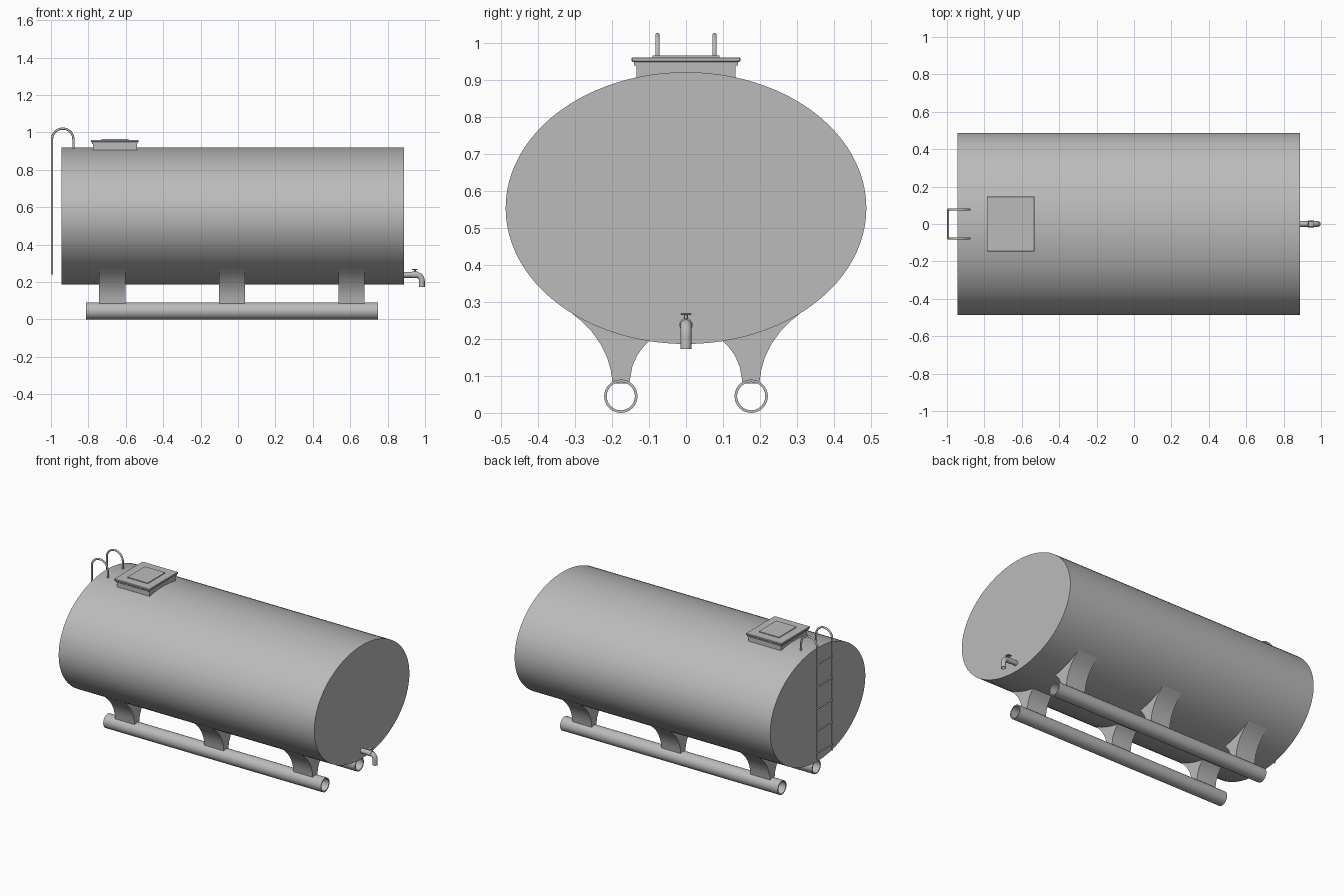
import bpy, bmesh, math
from mathutils import Vector, Matrix

cube = bpy.data.objects.get("Cube")
if cube:
    bpy.data.objects.remove(cube)

steel = bpy.data.materials.new("grey_steel")
steel.use_nodes = True
grey = (0.5, 0.5, 0.5, 1)
steel.diffuse_color = grey
steel.node_tree.nodes["Principled BSDF"].inputs["Base Color"].default_value = grey

TANK_Z, TANK_RY, TANK_RZ = 0.553, 0.487, 0.367


def finish(name, bm, angle=35):
    bmesh.ops.recalc_face_normals(bm, faces=bm.faces)
    mesh = bpy.data.meshes.new(name)
    bm.to_mesh(mesh)
    bm.free()
    mesh.materials.append(steel)
    ob = bpy.data.objects.new(name, mesh)
    bpy.context.scene.collection.objects.link(ob)
    bpy.ops.object.select_all(action="DESELECT")
    ob.select_set(True)
    bpy.context.view_layer.objects.active = ob
    bpy.ops.object.shade_smooth_by_angle(angle=math.radians(angle))
    return ob


def extrude_x(name, outline, x0, x1):
    """Extrude a closed (y, z) outline along x."""
    bm = bmesh.new()
    face = bm.faces.new([bm.verts.new((x0, y, z)) for y, z in outline])
    grown = bmesh.ops.extrude_face_region(bm, geom=[face], use_keep_orig=True)
    moved = [v for v in grown["geom"] if isinstance(v, bmesh.types.BMVert)]
    bmesh.ops.translate(bm, verts=moved, vec=(x1 - x0, 0, 0))
    return finish(name, bm)


def box(name, x, y, z, bevel=0.0):
    bm = bmesh.new()
    size = Vector((x[1] - x[0], y[1] - y[0], z[1] - z[0]))
    centre = Vector((x[0] + x[1], y[0] + y[1], z[0] + z[1])) / 2
    bmesh.ops.create_cube(bm, size=1, matrix=Matrix.Translation(centre) @ Matrix.Diagonal(size.to_4d()))
    if bevel:
        bmesh.ops.bevel(bm, geom=bm.edges[:], offset=bevel, segments=1, affect="EDGES")
    return finish(name, bm)


def tube(name, points, radius, sides=12, wall=0.0):
    """Sweep a circle along a path in an xz plane or a straight line."""
    bm = bmesh.new()
    pts = [Vector(p) for p in points]

    def skin(r):
        rings = []
        for i, p in enumerate(pts):
            t = (pts[min(i + 1, len(pts) - 1)] - pts[max(i - 1, 0)]).normalized()
            side = Vector((1, 0, 0)) if abs(t.y) > 0.9 else Vector((0, 1, 0))
            up = t.cross(side)
            angles = [math.tau * k / sides for k in range(sides)]
            rings.append([bm.verts.new(p + r * (math.cos(a) * side + math.sin(a) * up)) for a in angles])
        for a, b in zip(rings, rings[1:]):
            for k in range(sides):
                n = (k + 1) % sides
                bm.faces.new((a[k], a[n], b[n], b[k]))
        return rings[0], rings[-1]

    outer = skin(radius)
    if wall:
        for o, i in zip(outer, skin(radius - wall)):
            for k in range(sides):
                n = (k + 1) % sides
                bm.faces.new((o[k], o[n], i[n], i[k]))
    else:
        for ring in outer:
            bm.faces.new(ring)
    return finish(name, bm, 50)


def arc(cx, cz, r, start, end, y=0.0, steps=12):
    angles = [math.radians(start + (end - start) * i / steps) for i in range(steps + 1)]
    return [(cx + r * math.cos(a), y, cz + r * math.sin(a)) for a in angles]


def tank_bottom(y):
    return TANK_Z - TANK_RZ * math.sqrt(1 - (y / TANK_RY) ** 2)


# Elliptical tank with flat ends
ring = [math.tau * i / 96 for i in range(96)]
extrude_x("tank", [(TANK_RY * math.cos(a), TANK_Z + TANK_RZ * math.sin(a)) for a in ring], -0.945, 0.888)

# Skid pipes and the flared saddles standing on them
outer_edge = [(0.198, 0.08), (0.203, 0.115), (0.213, 0.15), (0.23, 0.185), (0.255, 0.22), (0.285, 0.25)]
inner_edge = [(0.115, 0.178), (0.132, 0.155), (0.145, 0.125), (0.153, 0.08)]
against_tank = [(y, tank_bottom(y) + 0.002) for y in (0.318, 0.26, 0.2, 0.15, 0.098)]
for side, label in ((1, "back"), (-1, "front")):
    y = side * 0.176
    tube(label + "_skid_pipe", [(-0.812, y, 0.045), (0.748, y, 0.045)], 0.045, 32, 0.007)
    outline = [(side * py, pz) for py, pz in outer_edge + against_tank + inner_edge]
    for i, x in enumerate((-0.672, -0.032, 0.606)):
        extrude_x(f"{label}_saddle_{i + 1}", outline, x - 0.07, x + 0.07)

# Hatch: collar, flange, lid and raised panel
box("hatch_collar", (-0.775, -0.54), (-0.133, 0.133), (0.88, 0.945))
box("hatch_flange", (-0.78, -0.537), (-0.14, 0.14), (0.938, 0.948))
box("hatch_lid", (-0.787, -0.532), (-0.147, 0.147), (0.948, 0.96), 0.002)
box("hatch_lid_panel", (-0.73, -0.585), (-0.09, 0.09), (0.959, 0.965))

# Ladder with hooped rails
for side, label in ((1, "back"), (-1, "front")):
    y = side * 0.077
    hoop = arc(-0.937, 0.963, 0.057, 180, 0, y, 20)
    tube(label + "_ladder_rail", [(-0.994, y, 0.24)] + hoop + [(-0.88, y, 0.91)], 0.006)
for i in range(5):
    z = 0.28 + 0.143 * i
    tube(f"ladder_rung_{i + 1}", [(-0.994, -0.077, z), (-0.994, 0.077, z)], 0.005, 8)

# Drain tap: bent spout, valve body, stem and handle
bend = arc(0.952, 0.207, 0.031, 90, 0)
tube("tap_spout", [(0.88, 0, 0.238)] + bend + [(0.983, 0, 0.172)], 0.0155, 16, 0.004)
tube("tap_valve_body", [(0.93, 0, 0.238), (0.962, 0, 0.238)], 0.018, 16)
tube("tap_stem", [(0.946, 0, 0.245), (0.946, 0, 0.266)], 0.005, 10)
box("tap_handle", (0.931, 0.961), (-0.015, 0.015), (0.264, 0.27), 0.002)
